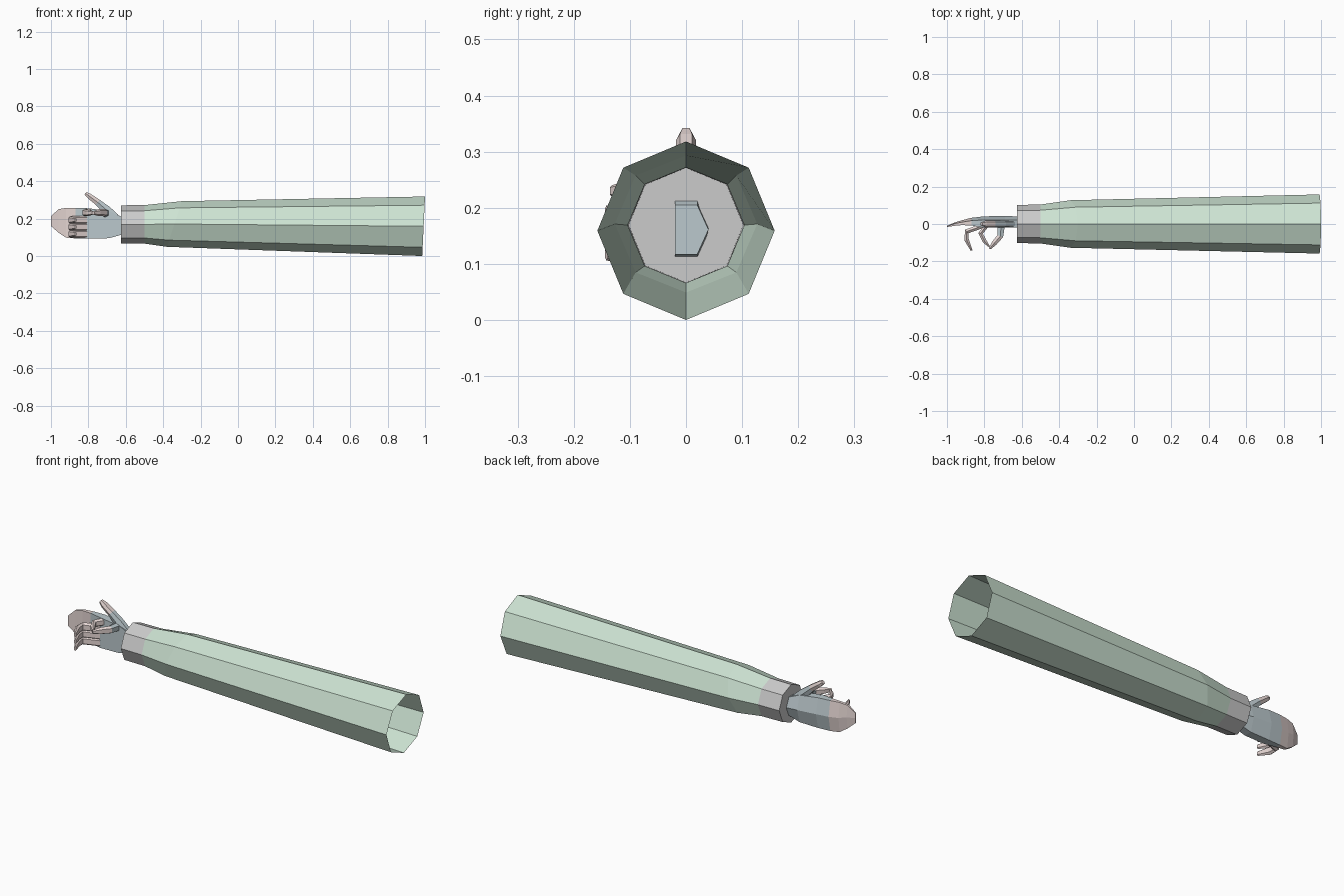
import bpy, bmesh
from math import sin, cos, pi
from mathutils import Vector

if "Cube" in bpy.data.objects:
    bpy.data.objects.remove(bpy.data.objects["Cube"])


def material(name, rgb):
    m = bpy.data.materials.new(name)
    m.diffuse_color = (*rgb, 1)
    m.use_nodes = True
    m.node_tree.nodes["Principled BSDF"].inputs["Base Color"].default_value = m.diffuse_color
    return m


CLOTH = material("green_cloth", (0.61, 0.77, 0.65))
CUFF = material("cuff_grey", (0.68, 0.66, 0.67))
GLOVE = material("glove_blue", (0.50, 0.58, 0.61))
SKIN = material("skin_pink", (0.78, 0.67, 0.65))


def loft(name, rings, mats, split=99, cap_start=True, cap_end=True):
    """Skin a list of rings; segments from index 'split' use the second material."""
    bm = bmesh.new()
    vs = [[bm.verts.new(p) for p in r] for r in rings]
    n = len(rings[0])
    for i in range(len(vs) - 1):
        for k in range(n):
            j = (k + 1) % n
            f = bm.faces.new((vs[i][k], vs[i][j], vs[i + 1][j], vs[i + 1][k]))
            f.material_index = 1 if i >= split else 0
    if cap_start:
        bm.faces.new(vs[0]).material_index = 1 if split == 0 else 0
    if cap_end:
        bm.faces.new(vs[-1]).material_index = len(mats) - 1
    bmesh.ops.recalc_face_normals(bm, faces=bm.faces)
    me = bpy.data.meshes.new(name)
    bm.to_mesh(me)
    bm.free()
    for m in mats:
        me.materials.append(m)
    ob = bpy.data.objects.new(name, me)
    bpy.context.collection.objects.link(ob)
    return ob


def octagon(x, ry, rz, zc, tilt=0):
    return [(x + tilt * sin(a), ry * cos(a), zc + rz * sin(a))
            for a in (k * pi / 4 for k in range(8))]


def digit(name, path, side, split):
    """Finger from points (x, y, z, half width, half thickness)."""
    pts = [Vector(p[:3]) for p in path]
    s = Vector(side)
    rings = []
    for i, p in enumerate(path):
        t = pts[min(i + 1, len(pts) - 1)] - pts[max(i - 1, 0)]
        nrm = t.cross(s).normalized()
        w, h = p[3], p[4]
        rings.append([pts[i] + s * a * w + nrm * b * h for a, b in
                      ((1, 0), (.6, 1), (-.6, 1), (-1, 0), (-.6, -1), (.6, -1))])
    return loft(name, rings, [GLOVE, SKIN], split)


# Sleeve, open at the shoulder
loft("sleeve", [octagon(0.9925, 0.158, 0.159, 0.159, 0.0075),
                octagon(-0.34, 0.127, 0.122, 0.171, 0.04),
                octagon(-0.5, 0.104, 0.103, 0.169)],
     [CLOTH], cap_start=False, cap_end=False)

# Cuff, closed around the wrist
loft("cuff", [octagon(-0.5, 0.104, 0.103, 0.169),
              octagon(-0.625, 0.102, 0.102, 0.169)],
     [CUFF], cap_start=False)

# Palm and flat outstretched fingers: x, z low, z high, y palm, y back, y ridge
hand = [(-0.61, .117, .205, -.02, .02, .04),
        (-0.69, .095, .240, -.02, .022, .043),
        (-0.80, .093, .255, -.02, .022, .041),
        (-0.87, .094, .257, -.008, .018, .033),
        (-0.92, .098, .257, -.006, .010, .020),
        (-0.96, .125, .250, -.010, .002, .008),
        (-1.00, .160, .212, -.016, -.012, -.010)]
loft("hand", [[(x, yp, z1), (x, yb, z1), (x, yr, (z0 + z1) / 2), (x, yb, z0), (x, yp, z0)]
              for x, z0, z1, yp, yb, yr in hand], [GLOVE, SKIN], 3)

# Thumb raised above the palm
digit("thumb", [(-.64, 0, .19, .018, .022), (-.70, 0, .243, .019, .024),
                (-.75, 0, .287, .019, .017), (-.795, 0, .320, .018, .014),
                (-.815, 0, .335, .010, .009)], (0, 1, 0), 2)

# Curled fingers
for k, z in enumerate((.118, .155, .192)):
    digit(f"curled_finger_{k + 1}",
          [(-.81, -.01, z, .022, .012), (-.895, -.04, z, .022, .013),
           (-.895, -.085, z, .021, .012), (-.868, -.142, z, .012, .005)],
          (0, 0, 1), 0)

# Index finger folded inwards, and its neighbour's tip
digit("index_finger", [(-.71, -.005, .228, .022, .020), (-.715, -.065, .232, .020, .016),
                       (-.745, -.10, .232, .018, .014), (-.772, -.132, .230, .010, .006)],
      (0, 0, 1), 1)
digit("folded_finger", [(-.79, -.01, .234, .020, .012), (-.82, -.05, .232, .019, .012),
                        (-.80, -.09, .230, .017, .011), (-.775, -.12, .230, .009, .005)],
      (0, 0, 1), 0)
